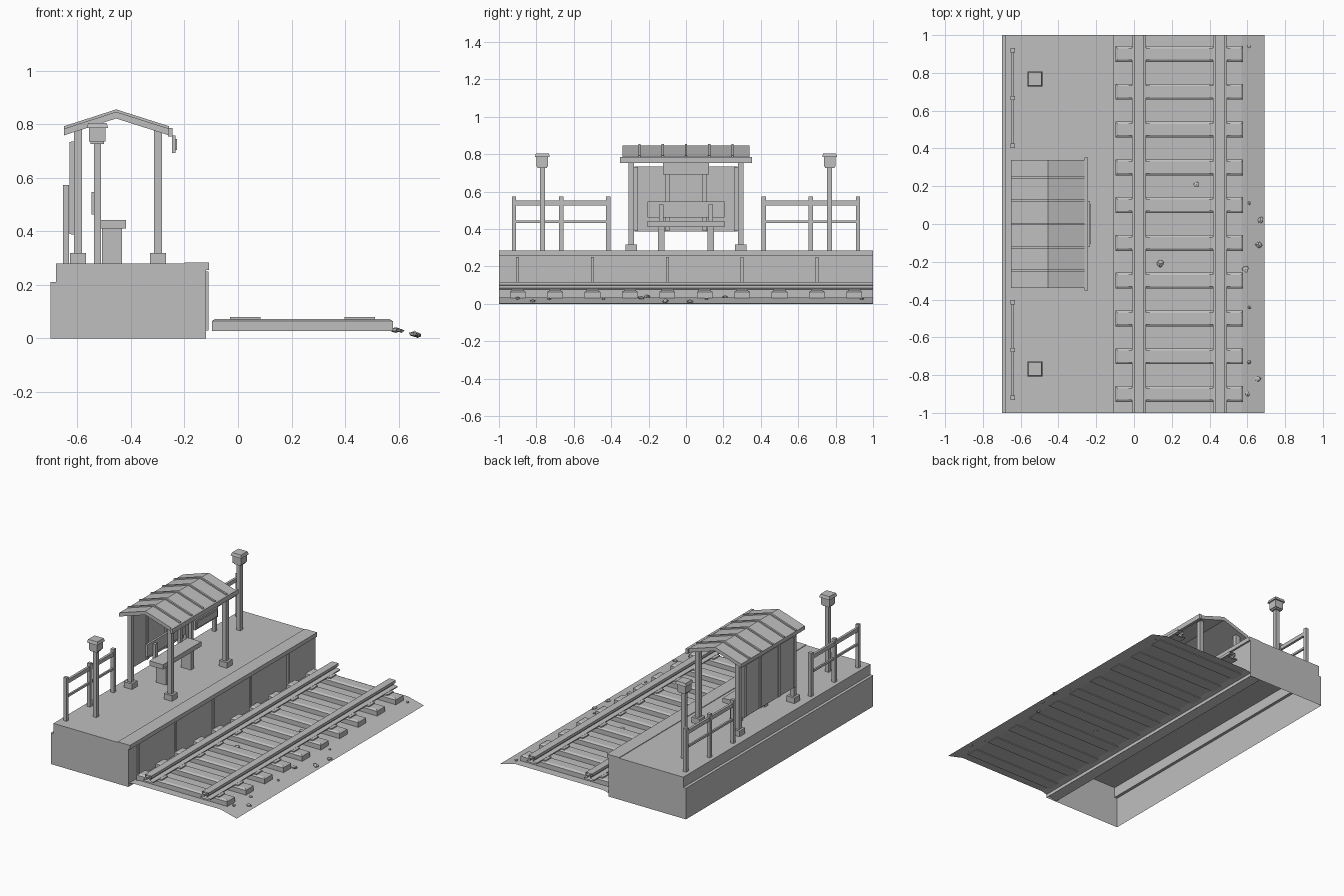
import bpy, bmesh, math, random
from mathutils import Matrix

if "Cube" in bpy.data.objects:
    bpy.data.objects.remove(bpy.data.objects["Cube"])

GREY = (0.52, 0.52, 0.52, 1)
mat = bpy.data.materials.new("plain grey")
mat.use_nodes = True
mat.diffuse_color = GREY
mat.node_tree.nodes["Principled BSDF"].inputs["Base Color"].default_value = GREY


def finish(name, bm):
    me = bpy.data.meshes.new(name)
    bm.to_mesh(me)
    bm.free()
    me.materials.append(mat)
    ob = bpy.data.objects.new(name, me)
    bpy.context.scene.collection.objects.link(ob)
    return ob


def box(name, x, y, z, taper=0.0):
    """Box from (min, max) ranges; taper pulls the top edges inward."""
    bm = bmesh.new()
    bmesh.ops.create_cube(bm, size=1)
    for v in bm.verts:
        inset = taper if v.co.z > 0 else 0
        for i, r in enumerate((x, y, z)):
            side = 1 if v.co[i] > 0 else -1
            v.co[i] = r[side > 0] - (side * inset if i < 2 else 0)
    return finish(name, bm)


def post(name, x, y, z, width, taper=0.0):
    h = width / 2
    return box(name, (x - h, x + h), (y - h, y + h), z, taper)


def extrude(name, pts, y, closed=True, caps=True):
    """Sweep an x-z profile along y."""
    bm = bmesh.new()
    a, b = [[bm.verts.new((px, py, pz)) for px, pz in pts] for py in y]
    n = len(pts)
    for i in range(n if closed else n - 1):
        j = (i + 1) % n
        bm.faces.new((a[i], a[j], b[j], b[i]))
    if caps:
        bm.faces.new(a)
        bm.faces.new(b)
    bmesh.ops.recalc_face_normals(bm, faces=bm.faces)
    return finish(name, bm)


FULL = (-1, 1)
DECK = 0.28

# Platform: hollow shell with a stepped back
extrude("platform", [(-.12, 0), (-.12, DECK), (-.68, DECK), (-.68, .21),
                     (-.70, .21), (-.70, 0)], FULL, closed=False)
box("platform_coping", (-.20, -.108), FULL, (.256, .284))
for i in range(5):
    y = -.9 + .4 * i
    box("wall_rib", (-.122, -.111), (y - .008, y + .008), (.03, .25))

# Ballast bed, an open sheet
bed = extrude("ballast", [(.69, .003), (.57, .033), (-.08, .033), (-.20, .003)],
              FULL, closed=False, caps=False)
for p in bed.data.polygons:
    if p.normal.z < 0:
        p.flip()

# Sleepers, tie plates and rails
RAILS = (.027, .455)
for i in range(10):
    y = -.9 + .2 * i
    box("sleeper", (-.098, .578), (y - .042, y + .042), (.028, .064))
    box("sleeper_top", (-.098, .578), (y - .042, y + .042), (.064, .072), .012)
    for x in RAILS:
        box("tie_plate", (x - .057, x + .057), (y - .032, y + .032), (.071, .079))
half = [(.037, .073), (.037, .08), (.01, .086), (.01, .098), (.024, .1), (.024, .118)]
for x in RAILS:
    ring = [(x + w, z) for w, z in half] + [(x - w, z) for w, z in reversed(half)]
    extrude("rail", ring, FULL, caps=False)

# Loose stones
random.seed(4)
stones = [(.33, .21, .018), (.14, -.21, .022), (.61, .94, .012), (.61, .11, .011),
          (.67, .02, .02), (.66, -.11, .022), (.59, -.24, .02), (.61, -.44, .011),
          (.61, -.73, .014), (.655, -.82, .018), (.6, -.9, .014)]
for x, y, r in stones:
    bm = bmesh.new()
    bmesh.ops.create_icosphere(bm, subdivisions=1, radius=r)
    for v in bm.verts:
        v.co *= random.uniform(.7, 1.1)
        v.co.z *= .6
    ground = .033 if x < .57 else .033 - (x - .57) * .25
    turn = Matrix.Rotation(random.uniform(0, math.pi), 4, "Z")
    bm.transform(Matrix.Translation((x, y, ground + .004)) @ turn)
    finish("stone", bm)

# Shelter frame
for side in (-1, 1):
    y = .293 * side
    for x in (-.597, -.298):
        post("shelter_footing", x, y, (DECK, .318), .06)
        post("shelter_post", x, y, (.31, .78), .03)


# Gabled roof, with raised seams following the same profile
def gable(name, y, base, top):
    lift = lambda t: [(-.65, .77 + t), (-.455, .833 + t), (-.257, .77 + t)]
    return extrude(name, lift(base) + lift(top)[::-1], y)


gable("roof", (-.34, .34), -.012, .013)
for i in range(-2, 3):
    gable("roof_seam", (.124 * i - .006, .124 * i + .006), .01, .022)
box("roof_fascia", (-.262, -.244), (-.353, .353), (.754, .786))

# Sign on the fascia
box("sign_board", (-.246, -.234), (-.122, .122), (.692, .757))
box("sign_panel", (-.235, -.228), (-.105, .105), (.703, .745))

# Back wall with battens
box("back_wall", (-.624, -.611), (-.275, .275), (.388, .735))
for y in (-.267, -.1, .1, .267):
    box("wall_batten", (-.63, -.602), (y - .011, y + .011), (.39, .733))

# Bench
box("bench_seat", (-.52, -.418), (-.205, .205), (.41, .442))
box("bench_back", (-.548, -.534), (-.205, .205), (.462, .546))
for s in (-1, 1):
    y = .133 * s
    box("bench_leg", (-.507, -.433), (y - .018, y + .018), (DECK, .412))
    box("bench_back_support", (-.537, -.515), (y - .012, y + .012), (.42, .53))

# Lamps and railings at both ends
for s in (-1, 1):
    y = .768 * s
    post("lamp_post", -.525, y, (DECK, .735), .027)
    post("lamp_base", -.525, y, (.726, .74), .05)
    post("lamp_lantern", -.525, y, (.735, .788), .062)
    post("lamp_cap", -.525, y, (.785, .805), .08, .006)
    for py in (.415, .667, .92):
        post("railing_post", -.642, py * s, (DECK, .573), .023)
    ends = sorted((.41 * s, .925 * s))
    box("railing_top", (-.65, -.634), ends, (.526, .552))
    box("railing_middle", (-.648, -.636), ends, (.432, .446))
